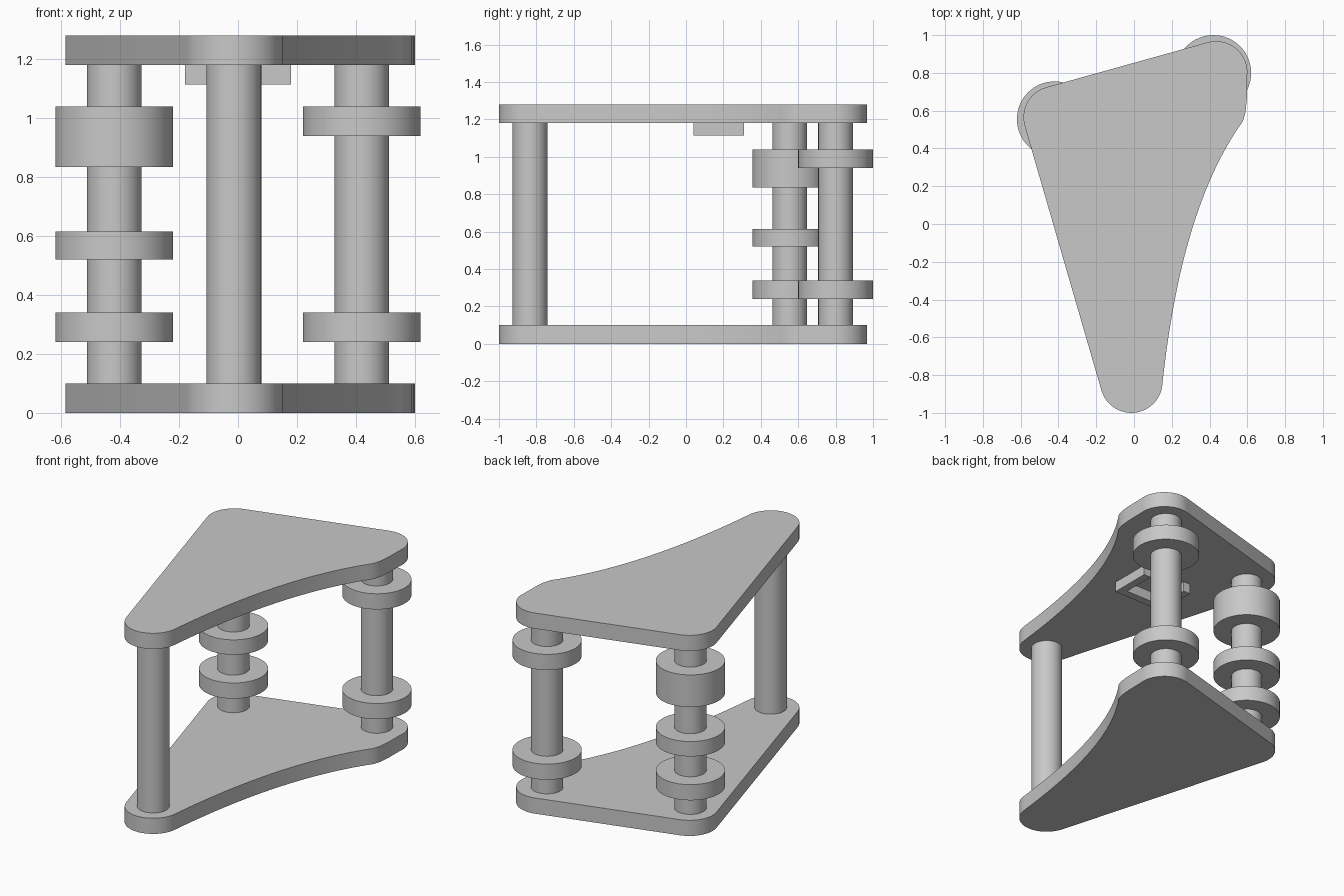
import bpy
import bmesh
import math
from mathutils import Vector
from mathutils.geometry import interpolate_bezier

cube = bpy.data.objects.get("Cube")
if cube:
    bpy.data.objects.remove(cube, do_unlink=True)

grey = bpy.data.materials.new("plain_grey")
grey.use_nodes = True
colour = (0.58, 0.58, 0.58, 1)
grey.diffuse_color = colour
grey.node_tree.nodes["Principled BSDF"].inputs["Base Color"].default_value = colour

PLATE = 0.1
TOP = 1.18
FRONT = (-0.014, -0.834)
RIGHT = (-0.42, 0.555)
LEFT = (0.42, 0.8)


def prism(name, outline, z0, z1):
    """Extrude a flat outline between two heights."""
    bm = bmesh.new()
    base = bm.faces.new([bm.verts.new((x, y, z0)) for x, y in outline])
    new = bmesh.ops.extrude_face_region(bm, geom=[base])["geom"]
    bmesh.ops.translate(bm, vec=(0, 0, z1 - z0),
                        verts=[v for v in new if isinstance(v, bmesh.types.BMVert)])
    bmesh.ops.recalc_face_normals(bm, faces=bm.faces)
    mesh = bpy.data.meshes.new(name)
    bm.to_mesh(mesh)
    bm.free()
    mesh.materials.append(grey)
    ob = bpy.data.objects.new(name, mesh)
    bpy.context.collection.objects.link(ob)
    bpy.ops.object.select_all(action="DESELECT")
    ob.select_set(True)
    bpy.context.view_layer.objects.active = ob
    bpy.ops.object.shade_smooth_by_angle(angle=math.radians(30))
    return ob


def arc(centre, radius, start, end, steps=20):
    angles = [math.radians(start + (end - start) * i / steps) for i in range(steps + 1)]
    return [(centre[0] + radius * math.cos(a), centre[1] + radius * math.sin(a))
            for a in angles]


def cylinder(name, centre, radius, z0, z1):
    return prism(name, arc(centre, radius, 0, 360, 64)[:-1], z0, z1)


# Rounded three-cornered plate with one concave side
curve = interpolate_bezier(Vector((0.577, 0.545)), Vector((0.33, 0.2)),
                           Vector((0.21, -0.3)), Vector((0.151, -0.84)), 32)
outline = [(p.x, p.y) for p in curve]
outline += arc((-0.014, -0.835), 0.165, -4, -164)
outline += arc((-0.42, 0.565), 0.165, -164, -254)
outline += arc((0.435, 0.803), 0.165, 106, -8)
outline.append((0.597, 0.66))
outline.append((0.59, 0.59))
prism("bottom_plate", outline, 0, PLATE)
prism("top_plate", outline, TOP, TOP + PLATE)

# Posts between the plates
for name, centre in (("front", FRONT), ("right", RIGHT), ("left", LEFT)):
    cylinder(name + "_post", centre, 0.093, PLATE, TOP)

# Collars on the two back posts
collars = (
    ("right_lower_collar", RIGHT, 0.24, 0.34),
    ("right_middle_collar", RIGHT, 0.52, 0.615),
    ("right_upper_collar", RIGHT, 0.835, 1.04),
    ("left_lower_collar", LEFT, 0.24, 0.34),
    ("left_upper_collar", LEFT, 0.94, 1.04),
)
for name, centre, z0, z1 in collars:
    cylinder(name, centre, 0.2, z0, z1)

# Open bracket under the top plate
w, t, y0, y1 = 0.18, 0.05, 0.04, 0.31
bracket = [(-w, y0), (w, y0), (w, y1), (w - t, y1), (w - t, y0 + t),
           (t - w, y0 + t), (t - w, y1), (-w, y1)]
prism("bracket", bracket, 1.115, TOP)
